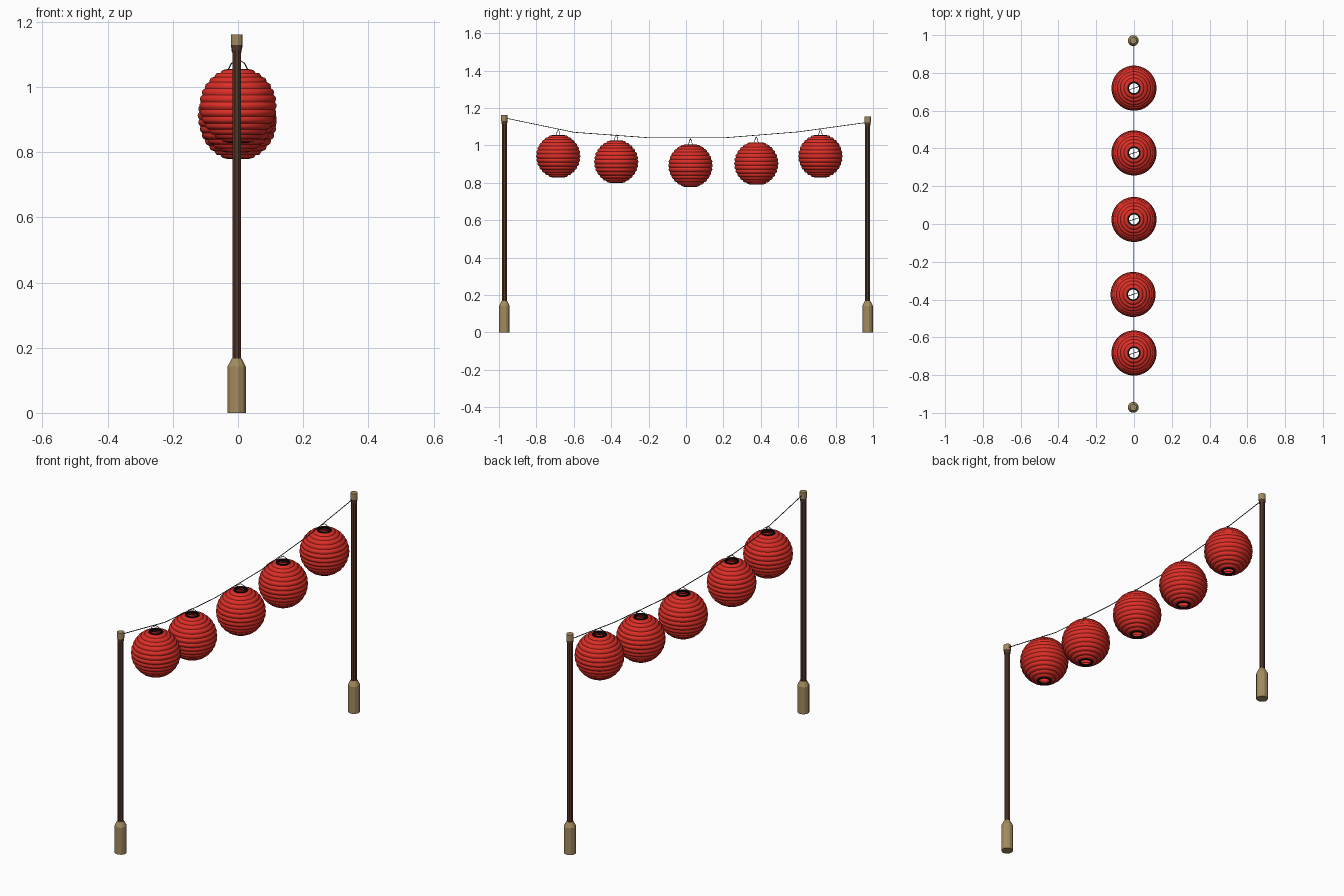
import bpy, bmesh
from math import sin, cos, pi, radians
from mathutils import Matrix, Vector

cube = bpy.data.objects.get("Cube")
if cube:
    bpy.data.objects.remove(cube)


def material(name, rgb):
    m = bpy.data.materials.new(name)
    m.use_nodes = True
    m.diffuse_color = (*rgb, 1)
    bsdf = m.node_tree.nodes["Principled BSDF"]
    bsdf.inputs["Base Color"].default_value = (*rgb, 1)
    bsdf.inputs["Roughness"].default_value = 0.8
    return m


RED = material("lantern_red", (0.72, 0.028, 0.02))
BLACK = material("trim_black", (0.004, 0.004, 0.004))
BROWN = material("wood_brown", (0.09, 0.038, 0.021))
TAN = material("tan_wrap", (0.37, 0.26, 0.115))
ROPE = material("rope_grey", (0.045, 0.042, 0.035))


def lathe(name, profile, sides, mat, location, smooth=None, caps=True, closed=False):
    """Revolve (radius, z) points around the z axis."""
    bm = bmesh.new()
    rings = []
    for r, z in profile:
        rings.append([bm.verts.new((r * cos(2 * pi * (i + 0.5) / sides),
                                    r * sin(2 * pi * (i + 0.5) / sides), z))
                      for i in range(sides)])
    pairs = list(zip(rings, rings[1:]))
    if closed:
        pairs.append((rings[-1], rings[0]))
    for low, high in pairs:
        for i in range(sides):
            j = (i + 1) % sides
            bm.faces.new((low[i], low[j], high[j], high[i]))
    if caps:
        bm.faces.new(rings[0][::-1])
        bm.faces.new(rings[-1])
    mesh = bpy.data.meshes.new(name)
    bm.to_mesh(mesh)
    bm.free()
    return add(name, mesh, mat, location, smooth)


def add(name, data, mat, location=(0, 0, 0), smooth=None):
    obj = bpy.data.objects.new(name, data)
    obj.location = location
    data.materials.append(mat)
    bpy.context.collection.objects.link(obj)
    if smooth is not None:
        bpy.ops.object.select_all(action='DESELECT')
        obj.select_set(True)
        bpy.context.view_layer.objects.active = obj
        bpy.ops.object.shade_smooth_by_angle(angle=radians(smooth))
    return obj


def wire(name, points, radius, mat, location=(0, 0, 0)):
    """Thin round tube through straight segments."""
    curve = bpy.data.curves.new(name, 'CURVE')
    curve.dimensions = '3D'
    curve.bevel_depth = radius
    curve.bevel_resolution = 1
    curve.use_fill_caps = True
    spline = curve.splines.new('POLY')
    spline.points.add(len(points) - 1)
    for p, co in zip(spline.points, points):
        p.co = (*co, 1)
    return add(name, curve, mat, location)


# Posts with wrapped bases and caps
POST_X = -0.004
for side, y, top in (("front", -0.971, 1.161), ("back", 0.971, 1.153)):
    spot = (POST_X, y, 0)
    lathe(side + "_post", [(0.0145, 0.1), (0.0145, top - 0.01)], 8, BROWN, spot)
    lathe(side + "_post_base", [(0.029, 0), (0.029, 0.142), (0.016, 0.167)], 12, TAN, spot)
    lathe(side + "_post_collar", [(0.0155, top - 0.048), (0.0165, top - 0.03)], 12, BROWN, spot)
    lathe(side + "_post_cap", [(0.0178, top - 0.032), (0.0178, top)], 12, TAN, spot)

# Sagging rope between the posts
rope_path = [(-0.971, 1.147), (-0.6, 1.07), (-0.19, 1.04),
             (0.2, 1.04), (0.6, 1.072), (0.971, 1.123)]
wire("rope", [(POST_X, y, z) for y, z in rope_path], 0.002, ROPE)

# Ribbed lantern profile, open at both ends
RIBS, STEPS, RADIUS = 13, 4, 0.1195
END = radians(73)
shell = []
for k in range(RIBS * STEPS + 1):
    angle = -END + 2 * END * k / (RIBS * STEPS)
    bulge = abs(sin(pi * k / STEPS))
    r = RADIUS - 0.005 * (1 - bulge)
    shell.append((r * cos(angle), r * sin(angle)))
rim_r, rim_z = shell[-1]

# Hanger arch across the upper rim
turn = Matrix.Rotation(radians(18), 3, 'Z')
arch = [turn @ Vector(p) for p in
        ((-0.032, 0, 0), (-0.021, 0, 0.021), (0, 0, 0.034),
         (0.021, 0, 0.021), (0.032, 0, 0))]
cross = [turn @ Vector((x, 0, 0)) for x in (-0.033, 0.033)]

# Lanterns along the rope
spots = [(0, -0.683, 0.942), (-0.005, -0.373, 0.912), (0, 0.024, 0.892),
         (0, 0.376, 0.903), (0, 0.719, 0.942)]
for n, (x, y, z) in enumerate(spots, 1):
    lathe(f"lantern_{n}", shell, 32, RED, (x, y, z), smooth=35, caps=False)
    for end, sign in (("top", 1), ("bottom", -1)):
        band = [(rim_r - 0.007, -0.004), (rim_r + 0.002, -0.004),
                (rim_r + 0.002, 0.004), (rim_r - 0.007, 0.004)]
        lathe(f"lantern_{n}_{end}_ring", band, 24, BLACK,
              (x, y, z + sign * rim_z), smooth=30, caps=False, closed=True)
    wire(f"lantern_{n}_hanger", arch, 0.0016, BLACK, (x, y, z + rim_z))
    wire(f"lantern_{n}_crossbar", cross, 0.0016, BLACK, (x, y, z + rim_z))
